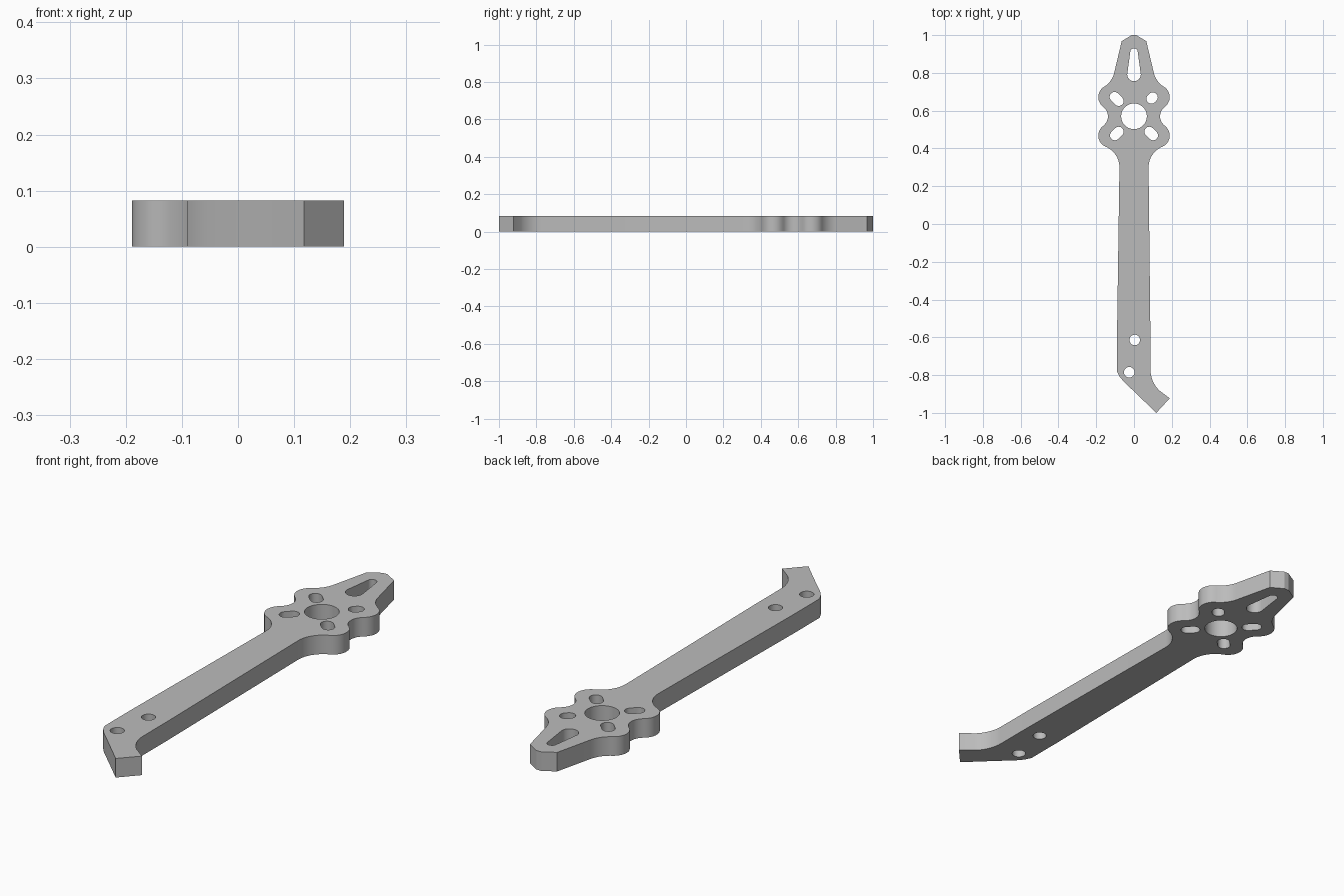
import bpy
from math import cos, sin, radians, atan2, degrees

cube = bpy.data.objects.get("Cube")
if cube:
    bpy.data.objects.remove(cube, do_unlink=True)

THICKNESS = 0.082


def arc(x, y, r, start, end, n=12):
    """Points along an arc, angles in degrees."""
    angles = [radians(start + (end - start) * i / n) for i in range(n + 1)]
    return [(x + r * cos(a), y + r * sin(a)) for a in angles]


def circle(x, y, r):
    return arc(x, y, r, 0, 360, 40)[:-1]


def slot(x0, y0, r0, x1, y1, r1):
    """Rounded slot between two end circles."""
    a = degrees(atan2(y1 - y0, x1 - x0))
    return arc(x1, y1, r1, a - 90, a + 90) + arc(x0, y0, r0, a + 90, a + 270)


# Motor mount: right half from the tip down to the arm
half_head = [(0.012, 1.0), (0.065, 0.968)]
half_head += arc(0.22, 0.827, 0.118, 193.4, 238.5)      # shoulder fillet
half_head += arc(0.125, 0.672, 0.064, 58.5, -53.7)      # upper lobe
half_head += arc(0.20, 0.57, 0.062, 126.3, 233.7)       # waist
half_head += arc(0.125, 0.468, 0.064, 53.7, -67.4)      # lower lobe
half_head += arc(0.195, 0.30, 0.118, 112.6, 180)        # arm fillet

# Angled foot of the arm
foot = arc(0.242, -0.77, 0.155, 180, 226)
foot += [(0.189, -0.923), (0.118, -1.0), (0.0, -0.886),
         (-0.053, -0.836), (-0.076, -0.808), (-0.09, -0.78), (-0.09, -0.6)]

outline = half_head + [(0.087, -0.6)] + foot + [(-x, y) for x, y in reversed(half_head)]

# Openings: motor shaft, tip slot, arm bolts, motor bolts
loops = [outline,
         circle(0, 0.57, 0.068),
         slot(0, 0.792, 0.036, 0, 0.91, 0.02),
         circle(0.004, -0.614, 0.028),
         circle(-0.025, -0.785, 0.028)]
for x, y, reach in ((-0.092, 0.662, 0.011), (0.096, 0.667, 0.004),
                    (-0.091, 0.479, 0.010), (0.091, 0.479, 0.010)):
    dx = reach if x > 0 else -reach
    dy = reach if y > 0.57 else -reach
    loops.append(slot(x - dx, y - dy, 0.026, x + dx, y + dy, 0.026))

# Filled and extruded plate
curve = bpy.data.curves.new("arm_plate", "CURVE")
curve.dimensions = "2D"
curve.fill_mode = "BOTH"
curve.extrude = THICKNESS / 2
for loop in loops:
    clean = [p for i, p in enumerate(loop)
             if abs(p[0] - loop[i - 1][0]) + abs(p[1] - loop[i - 1][1]) > 0.0015]
    spline = curve.splines.new("POLY")
    spline.points.add(len(clean) - 1)
    for point, (x, y) in zip(spline.points, clean):
        point.co = (x, y, 0, 1)
    spline.use_cyclic_u = True

plate = bpy.data.objects.new("arm_plate", curve)
bpy.context.collection.objects.link(plate)
plate.location.z = THICKNESS / 2

bpy.ops.object.select_all(action="DESELECT")
plate.select_set(True)
bpy.context.view_layer.objects.active = plate
bpy.ops.object.convert(target="MESH")
plate = bpy.context.object
plate.name = "arm_plate"

# Weld the caps to the walls and shade
bpy.ops.object.mode_set(mode="EDIT")
bpy.ops.mesh.select_all(action="SELECT")
bpy.ops.mesh.remove_doubles(threshold=0.0002)
bpy.ops.mesh.normals_make_consistent(inside=False)
bpy.ops.object.mode_set(mode="OBJECT")
bpy.ops.object.shade_smooth_by_angle(angle=radians(25))

# Grey plate material
grey = bpy.data.materials.new("plain_grey")
grey.use_nodes = True
colour = (0.5, 0.5, 0.5, 1)
grey.diffuse_color = colour
grey.node_tree.nodes["Principled BSDF"].inputs["Base Color"].default_value = colour
plate.data.materials.clear()
plate.data.materials.append(grey)
